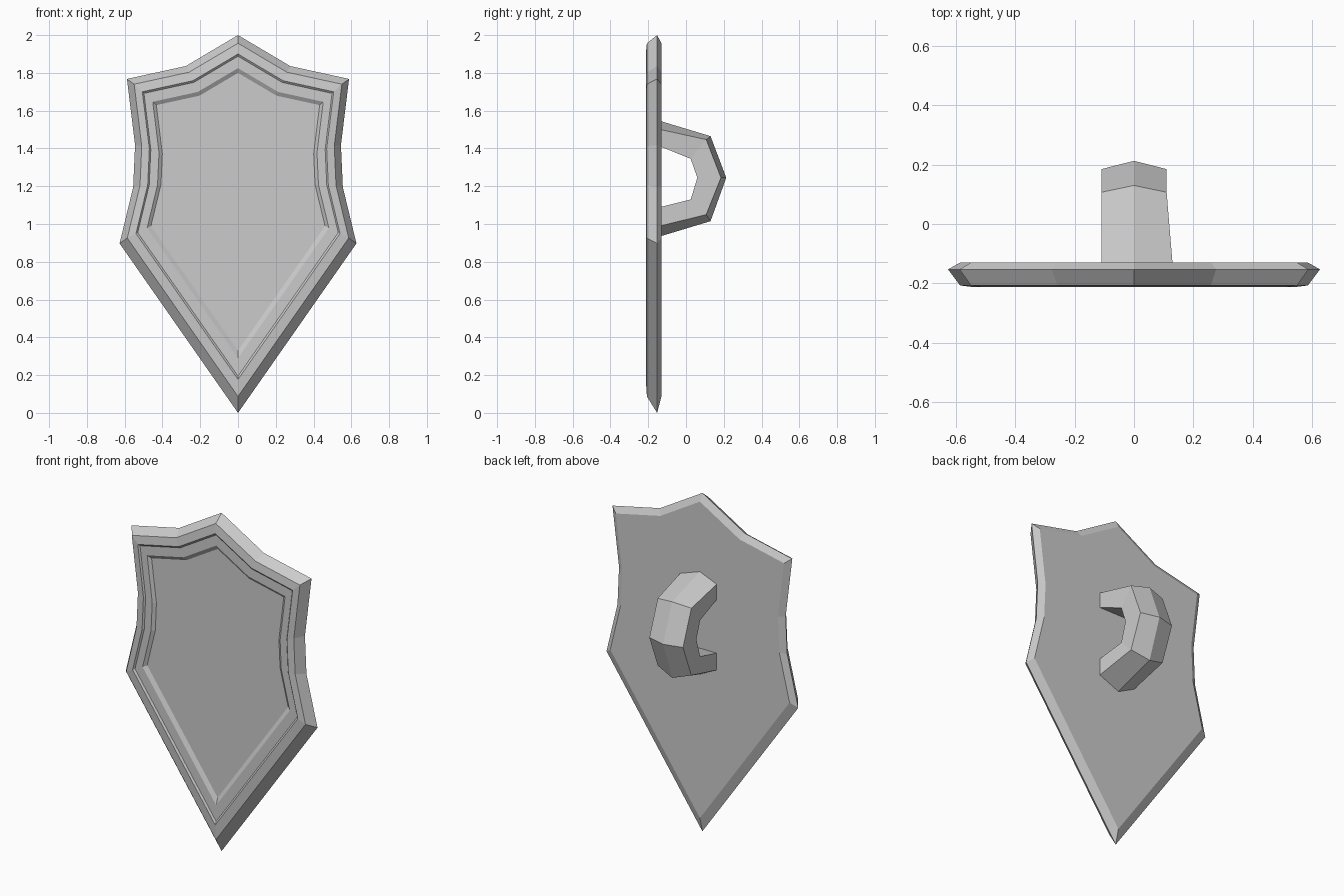
import bpy, bmesh

if "Cube" in bpy.data.objects:
    bpy.data.objects.remove(bpy.data.objects["Cube"])


def finish(bm, name):
    bmesh.ops.recalc_face_normals(bm, faces=bm.faces)
    me = bpy.data.meshes.new(name)
    bm.to_mesh(me)
    bm.free()
    ob = bpy.data.objects.new(name, me)
    bpy.context.collection.objects.link(ob)
    return ob


def loft(name, rings):
    """Skin a list of closed rings and cap both ends."""
    bm = bmesh.new()
    loops = [[bm.verts.new(p) for p in r] for r in rings]
    n = len(loops[0])
    for a, b in zip(loops, loops[1:]):
        for i in range(n):
            j = (i + 1) % n
            bm.faces.new((a[i], a[j], b[j], b[i]))
    bm.faces.new(loops[0])
    bm.faces.new(loops[-1])
    return finish(bm, name)


# Shield plate: half outline mirrored, then rescaled rings from back to front
half = [(0, 2.0), (0.277, 1.836), (0.588, 1.768), (0.545, 1.418),
        (0.555, 1.195), (0.627, 0.897), (0, 0)]
outline = half + [(-x, z) for x, z in half[-2:0:-1]]


def ring(y, top, bottom):
    s = (top - bottom) / 2
    return [(x * s, y, bottom + z * s) for x, z in outline]


loft("shield_plate", [
    ring(-0.13, 1.957, 0.087),    # back face
    ring(-0.153, 2.0, 0.0),       # widest edge
    ring(-0.207, 1.957, 0.087),   # front bevel
    ring(-0.213, 1.90, 0.177),    # raised rim
    ring(-0.204, 1.888, 0.195),   # first step
    ring(-0.204, 1.825, 0.29),    # inner border
    ring(-0.190, 1.80, 0.33),     # recessed panel
])

# Handle: ridged cross-section swept along an angular arc
ridge = [(-0.135, 1.545), (0.13, 1.465), (0.213, 1.245), (0.13, 1.015), (-0.135, 0.935)]
shoulder = [(-0.135, 1.50), (0.107, 1.447), (0.185, 1.245), (0.107, 1.05), (-0.135, 0.99)]
inner = [(-0.135, 1.41), (0.025, 1.345), (0.06, 1.245), (0.025, 1.13), (-0.135, 1.09)]
right_x = [0.13, 0.11, 0.11, 0.11, 0.13]
sections = []
for r, s, i, w in zip(ridge, shoulder, inner, right_x):
    sections.append([(0, *r), (w, *s), (w, *i), (-0.11, *i), (-0.11, *s)])
loft("handle", sections)
